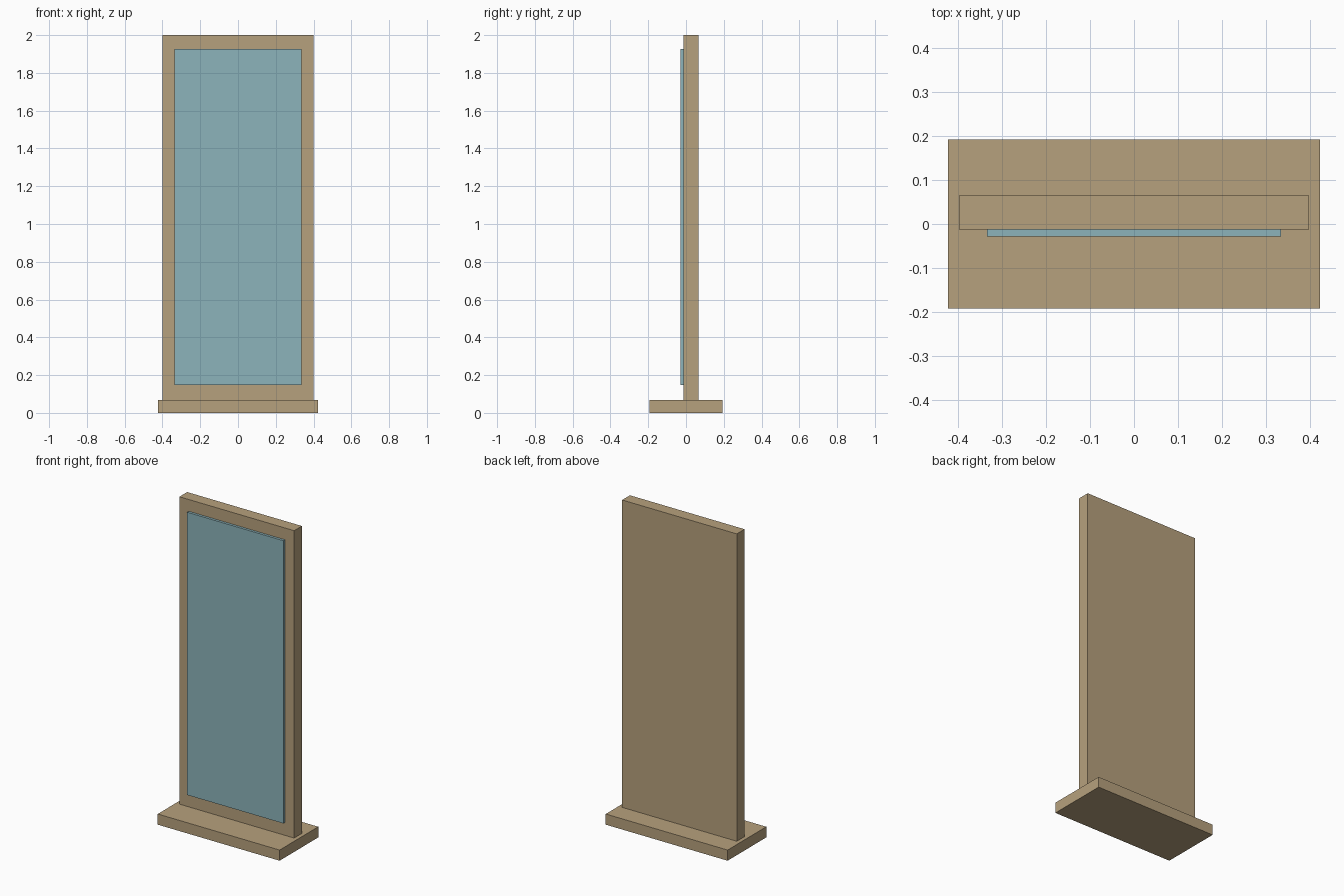
import bpy

cube = bpy.data.objects.get("Cube")
if cube:
    bpy.data.objects.remove(cube, do_unlink=True)


def make_material(name, rgb):
    mat = bpy.data.materials.new(name)
    mat.use_nodes = True
    color = (*rgb, 1.0)
    mat.diffuse_color = color
    mat.node_tree.nodes["Principled BSDF"].inputs["Base Color"].default_value = color
    return mat


def box(name, low, high, mat):
    """Axis-aligned box between two corners."""
    centre = [(a + b) / 2 for a, b in zip(low, high)]
    bpy.ops.mesh.primitive_cube_add(size=1, location=centre)
    obj = bpy.context.object
    obj.name = name
    obj.scale = [b - a for a, b in zip(low, high)]
    bpy.ops.object.transform_apply(location=False, rotation=False, scale=True)
    obj.data.materials.append(mat)
    return obj


tan = make_material("tan_wood", (0.47, 0.355, 0.205))
blue = make_material("pale_blue_glass", (0.265, 0.455, 0.495))

base_top = 0.067
panel_front = -0.012

# Foot slab
box("base", (-0.424, -0.192, 0), (0.424, 0.192, base_top), tan)
# Upright board standing on the slab
box("upright_panel", (-0.399, panel_front, base_top), (0.399, 0.065, 2.0), tan)
# Thin pane on the front of the board
box("front_pane", (-0.335, -0.028, 0.148), (0.335, panel_front, 1.926), blue)
